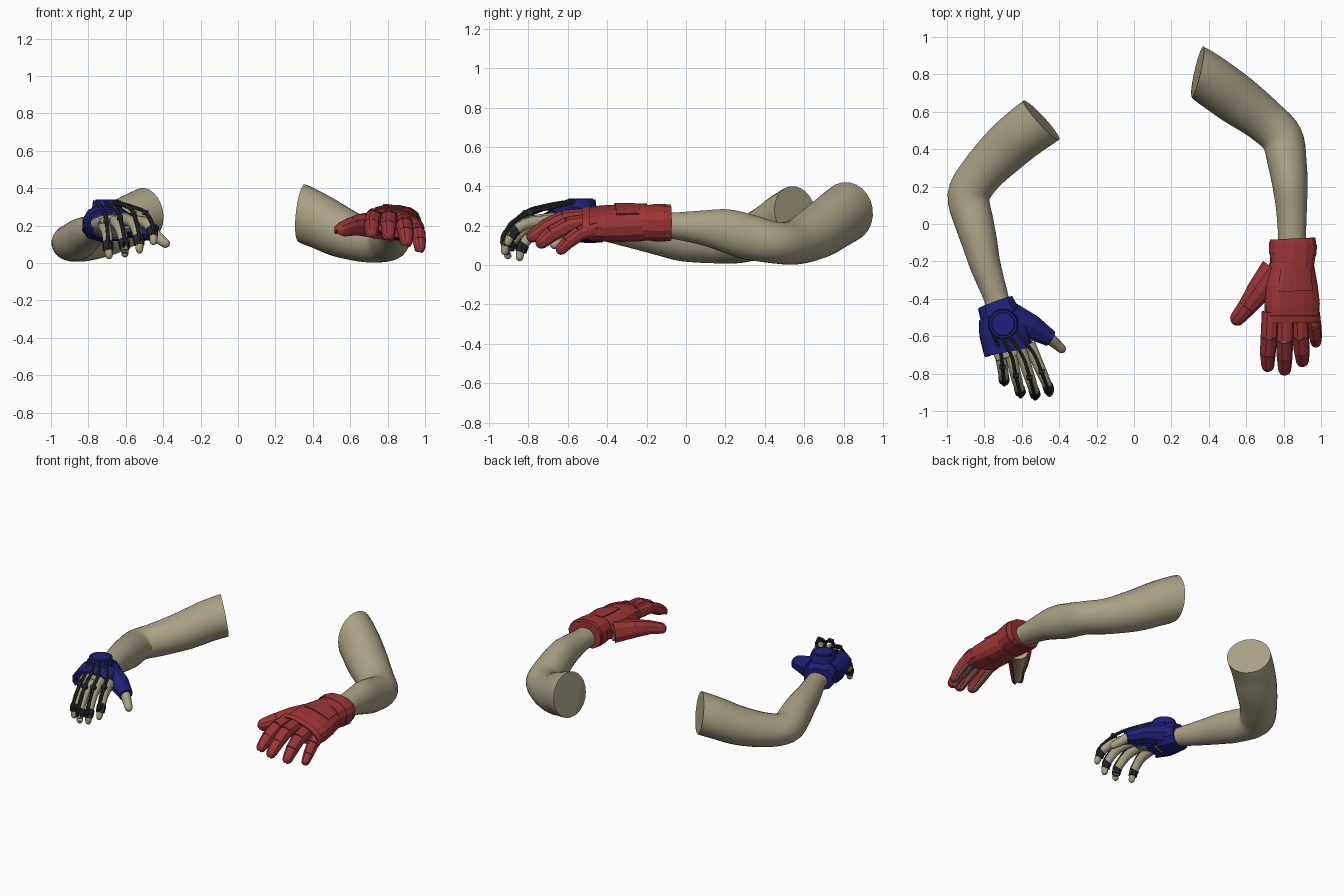
import bpy, bmesh, math
from mathutils import Vector

if "Cube" in bpy.data.objects:
    bpy.data.objects.remove(bpy.data.objects["Cube"])


def material(name, rgb):
    m = bpy.data.materials.new(name)
    m.diffuse_color = (*rgb, 1)
    m.use_nodes = True
    m.node_tree.nodes["Principled BSDF"].inputs["Base Color"].default_value = m.diffuse_color
    return m


SKIN = material("skin", (0.40, 0.355, 0.235))
RED = material("red armour", (0.33, 0.035, 0.037))
BLUE = material("blue glove", (0.014, 0.014, 0.19))
BLACK = material("black metal", (0.02, 0.021, 0.021))


def catmull(pts, steps):
    """Smoothly interpolate (x, y, z, half width, half height) rows."""
    if steps < 2:
        return [list(p) for p in pts]
    ext = [pts[0], *pts, pts[-1]]
    out = []
    for i in range(len(pts) - 1):
        a, b, c, d = ext[i:i + 4]
        for s in range(steps):
            t = s / steps
            out.append([0.5 * (2 * q + (r - p) * t + (2 * p - 5 * q + 4 * r - u) * t * t
                               + (3 * q - p - 3 * r + u) * t ** 3)
                        for p, q, r, u in zip(a, b, c, d)])
    return out + [list(pts[-1])]


def tube(name, pts, mat, n=12, steps=1, up=(0, 0, 1), smooth=True, arc=None,
         tip=False, start_dir=None, power=1.0, thick=0.0):
    """Loft elliptical rings along a path; arc (degrees, 90 = top) makes an open shell."""
    rows = catmull(pts, steps)
    if tip:  # rounded end
        d = (Vector(rows[-1][:3]) - Vector(rows[-2][:3])).normalized()
        x, y, z, w, h = rows[-1]
        for f, s in ((0.5, 0.85), (0.85, 0.5), (0.98, 0.15)):
            rows.append([*(Vector((x, y, z)) + d * w * f), w * s, h * s])
    cen = [Vector(r[:3]) for r in rows]
    bm = bmesh.new()
    rings = []
    for i, r in enumerate(rows):
        t = (cen[min(i + 1, len(rows) - 1)] - cen[max(i - 1, 0)]).normalized()
        if start_dir and i < 5:  # blend the cut direction into the path
            t = t.lerp(Vector(start_dir).normalized(), 1 - i / 5).normalized()
        u = Vector(up)
        u = (u - t * u.dot(t)).normalized()
        side = t.cross(u)
        if side.x < 0:
            side.negate()
        a0, a1 = arc or (0, 360)
        ring = []
        for k in range(n + 1 if arc else n):
            a = math.radians(a0 + (a1 - a0) * (k + (0 if arc else 0.5)) / n)
            c, s = math.cos(a), math.sin(a)
            c = math.copysign(abs(c) ** power, c)
            s = math.copysign(abs(s) ** power, s)
            ring.append(bm.verts.new(cen[i] + side * r[3] * c + u * r[4] * s))
        rings.append(ring)
    for a, b in zip(rings, rings[1:]):
        for k in range(n):
            j = (k + 1) % len(a)
            bm.faces.new((a[k], a[j], b[j], b[k]))
    if not arc:
        bm.faces.new(rings[0])
        bm.faces.new(rings[-1])
    bmesh.ops.recalc_face_normals(bm, faces=bm.faces)
    return finish(name, bm, mat, smooth, thick)


def finish(name, bm, mat, smooth=False, thick=0.0):
    me = bpy.data.meshes.new(name)
    bm.to_mesh(me)
    bm.free()
    ob = bpy.data.objects.new(name, me)
    bpy.context.collection.objects.link(ob)
    me.materials.append(mat)
    if thick:
        mod = ob.modifiers.new("thickness", 'SOLIDIFY')
        mod.thickness, mod.offset = thick, 0
    if smooth:
        bpy.ops.object.select_all(action='DESELECT')
        ob.select_set(True)
        bpy.context.view_layer.objects.active = ob
        bpy.ops.object.shade_smooth_by_angle(angle=math.radians(45))
    return ob


def disc(name, loc, r1, r2, depth, mat):
    bm = bmesh.new()
    bmesh.ops.create_cone(bm, cap_ends=True, segments=24, radius1=r1, radius2=r2, depth=depth)
    bmesh.ops.translate(bm, verts=bm.verts, vec=loc)
    return finish(name, bm, mat, True)


# Bare arms, cut flat at the shoulder
tube("right_arm", [(.34, .815, .268, .138, .154), (.44, .745, .22, .137, .145), (.55, .665, .165, .135, .135),
                   (.69, .56, .118, .12, .115), (.79, .46, .113, .114, .106), (.82, .32, .142, .104, .115),
                   (.835, .2, .175, .094, .11), (.842, .08, .19, .083, .088), (.845, -.07, .2, .075, .067),
                   (.845, -.2, .205, .075, .06)], SKIN, 24, 5, start_dir=(.96, -.22, -.11))
tube("left_arm", [(-.495, .555, .265, .142, .138), (-.585, .49, .225, .138, .133), (-.69, .40, .168, .132, .125),
                  (-.815, .27, .12, .118, .110), (-.884, .15, .108, .114, .1), (-.852, 0, .125, .104, .108),
                  (-.825, -.1, .143, .095, .103), (-.795, -.22, .16, .083, .088), (-.735, -.4, .18, .066, .062),
                  (-.715, -.48, .19, .066, .055)], SKIN, 24, 5, start_dir=(-.72, -.66, -.15))

# Right hand: skin fingers in an armoured glove
TILT = (.3, 0, 1)
tube("right_palm", [(.845, -.15, .205, .075, .06), (.845, -.3, .2, .115, .06), (.845, -.5, .2, .13, .05)],
     SKIN, 16, 4, TILT)
tube("red_cuff", [(.848, -.078, .215, .122, .092), (.85, -.12, .215, .127, .094), (.845, -.235, .215, .116, .09)],
     RED, 14, up=(.1, 0, 1), smooth=False, power=.8)
tube("red_cuff_band", [(.85, -.105, .215, .130, .096), (.847, -.165, .215, .127, .095)],
     RED, 14, up=(.1, 0, 1), smooth=False, power=.8)
tube("red_palm", [(.843, -.21, .213, .119, .085), (.84, -.33, .213, .144, .084), (.845, -.43, .211, .151, .078),
                  (.845, -.51, .207, .146, .067)], RED, 16, up=TILT, smooth=False, power=.8)
tube("red_back_plate", [(.845, -.2, .213, .12, .088), (.84, -.3, .213, .141, .088), (.843, -.36, .213, .147, .087)],
     RED, 6, up=TILT, smooth=False, arc=(55, 125), power=.8, thick=.008)
tube("red_knuckle_plate", [(.845, -.49, .208, .151, .074), (.845, -.528, .208, .147, .066)],
     RED, 12, up=TILT, smooth=False, arc=(0, 180), power=.8, thick=.008)

RED_FINGERS = {
    "index": [(.73, -.47, .247), (.722, -.6, .238), (.715, -.69, .2), (.715, -.755, .16)],
    "middle": [(.808, -.48, .245), (.806, -.62, .236), (.805, -.71, .193), (.805, -.775, .148)],
    "ring": [(.885, -.47, .222), (.89, -.6, .2), (.897, -.68, .158), (.9, -.73, .117)],
    "pinky": [(.948, -.45, .19), (.962, -.54, .16), (.97, -.6, .115), (.972, -.632, .08)],
    "thumb": [(.755, -.25, .195), (.67, -.355, .198), (.607, -.44, .192), (.555, -.502, .177)],
}
for finger, joints in RED_FINGERS.items():
    sizes = (.078, .062, .046, .036) if finger == "thumb" else (.042, .04, .037, .03)
    if finger == "pinky":
        sizes = (.037, .034, .03, .024)
    rows = [(*p, s, s) for p, s in zip(joints, sizes)]
    tube(f"right_{finger}", [(*p[:3], p[3] * .8, p[4] * .8) for p in rows], SKIN, 12, 3, tip=True)
    for i in range(3):  # overlapping armour segments, open underneath
        a, b = Vector(rows[i]), Vector(rows[i + 1])
        end = b + (b - a) * .04
        tube(f"red_{finger}_segment_{i + 1}", [a, end], RED, 8, up=TILT, smooth=False,
             arc=(-45, 225), power=.8, thick=.008, tip=(i == 2))

# Left hand: skin palm, curled fingers
LEFT_FINGERS = {
    "index": [(-.56, -.64, .22), (-.495, -.79, .215), (-.458, -.875, .17), (-.452, -.905, .115)],
    "middle": [(-.61, -.66, .235), (-.558, -.82, .21), (-.53, -.905, .125), (-.527, -.92, .07)],
    "ring": [(-.665, -.66, .23), (-.632, -.81, .19), (-.608, -.895, .105), (-.605, -.905, .05)],
    "pinky": [(-.72, -.65, .205), (-.703, -.765, .17), (-.695, -.83, .095), (-.69, -.845, .04)],
}
tube("left_palm", [(-.735, -.4, .18, .065, .058), (-.69, -.56, .195, .11, .06), (-.655, -.64, .212, .115, .05),
                   (-.635, -.705, .22, .105, .036)], SKIN, 16, 4, (.1, 0, 1))
tube("left_thumb", [(-.6, -.52, .19, .05, .045), (-.47, -.6, .165, .035, .035), (-.42, -.638, .13, .029, .029),
                    (-.388, -.667, .105, .025, .025)], SKIN, 12, 4, tip=True)
STARTS = {"index": (-.635, -.57), "middle": (-.67, -.59), "ring": (-.71, -.6), "pinky": (-.753, -.59)}
for finger, joints in LEFT_FINGERS.items():
    sizes = (.034, .03, .025, .02)
    tube(f"left_{finger}", [(*p, s, s) for p, s in zip(joints, sizes)], SKIN, 12, 4, tip=True)
    # Tendon rod from the hub to a ring on the fingertip
    k, p, d, t = [Vector(j) for j in joints]
    lift = Vector((0, 0, 1))
    path = [Vector((*STARTS[finger], .322)), k.lerp(p, .3) + lift * .074, p + lift * .055,
            d + Vector((0, -.015, .04)), d.lerp(t, .3) + Vector((0, -.024, 0))]
    tube(f"{finger}_rod", [(*q, .011, .011) for q in path], BLACK, 6, 4)
    a, b = d.lerp(p, .15), d.lerp(t, .55)
    tube(f"{finger}_ring", [(*a, .031, .031), (*d, .031, .031), (*b, .028, .028)], BLACK, 8, smooth=False)
    tube(f"{finger}_joint", [(*(path[2] + Vector((-.016, 0, 0))), .015, .015),
                             (*(path[2] + Vector((.016, 0, 0))), .015, .015)], BLACK, 8)

# Blue glove: wrist cuff, back shell, thumb sleeve and hub
GT = (.08, 0, 1)
tube("blue_cuff", [(-.742, -.42, .195, .1, .08), (-.722, -.475, .2, .108, .09), (-.7, -.54, .207, .118, .092)],
     BLUE, 10, up=GT, smooth=False, power=.85)
tube("blue_back_shell", [(-.715, -.49, .205, .112, .093), (-.695, -.57, .21, .13, .093),
                         (-.672, -.685, .215, .125, .066)],
     BLUE, 10, up=GT, smooth=False, arc=(-40, 220), power=.85, thick=.014)
tube("blue_palm_strap", [(-.69, -.565, .208, .127, .086), (-.675, -.61, .21, .128, .08)],
     BLUE, 8, up=GT, smooth=False, arc=(180, 360), power=.85, thick=.012)
tube("blue_thumb_sleeve", [(-.66, -.5, .21, .085, .08), (-.55, -.55, .195, .07, .062), (-.447, -.612, .16, .046, .046)],
     BLUE, 10, smooth=False)
disc("blue_hub", (-.70, -.535, .308), .082, .075, .052, BLUE)
disc("blue_hub_cap", (-.70, -.535, .335), .066, .06, .008, BLUE)
